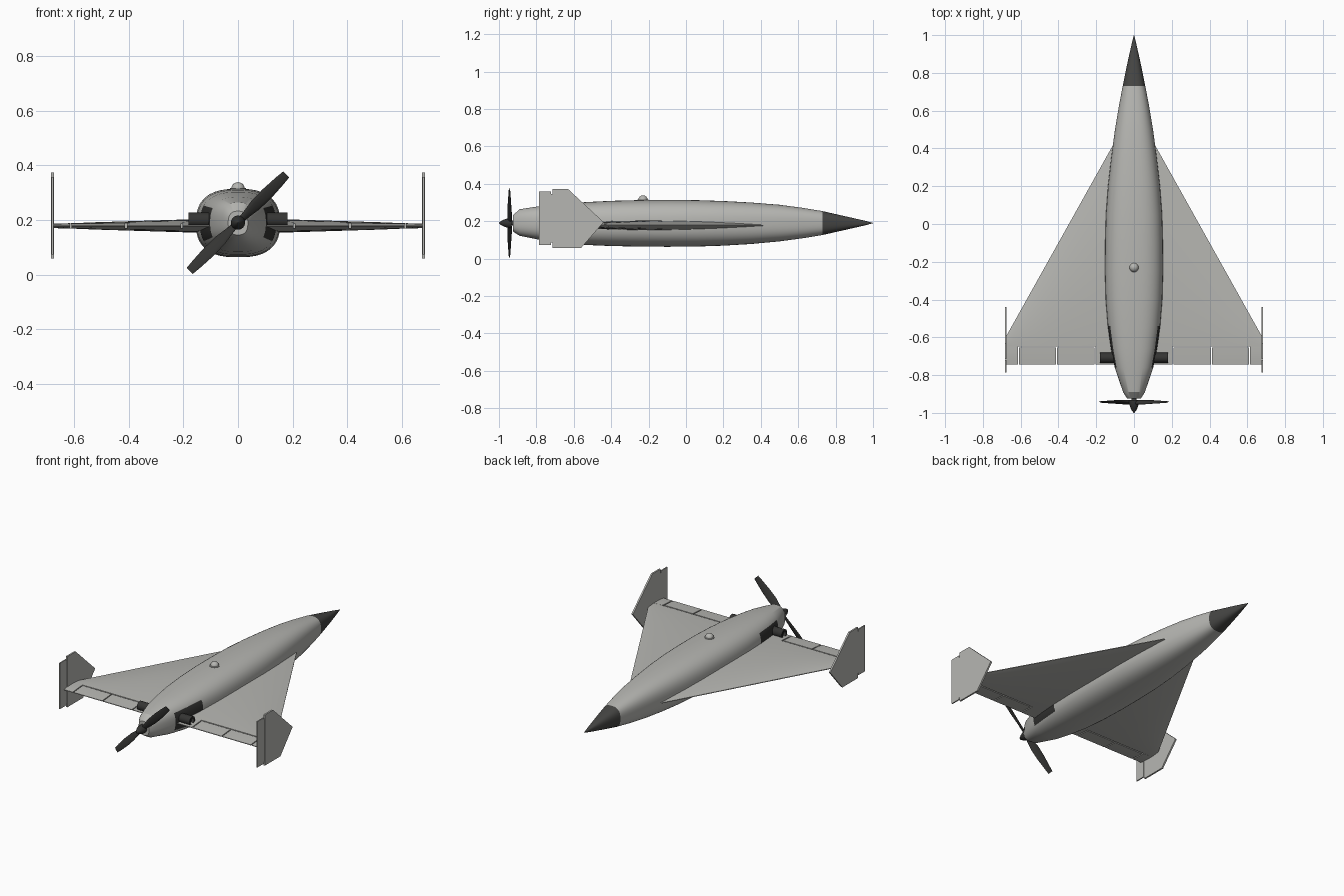
import bpy, bmesh, math
from mathutils import Matrix

if "Cube" in bpy.data.objects:
    bpy.data.objects.remove(bpy.data.objects["Cube"])


def material(name, v):
    m = bpy.data.materials.new(name)
    m.diffuse_color = (v, v, v * 0.95, 1)
    m.use_nodes = True
    m.node_tree.nodes["Principled BSDF"].inputs["Base Color"].default_value = m.diffuse_color
    return m


GREY = material("light grey", 0.47)
DARK = material("dark grey", 0.06)
BLACK = material("near black", 0.035)


def make(name, verts, faces, mats, angle=30, mirror=False):
    me = bpy.data.meshes.new(name)
    me.from_pydata(verts, [], faces)
    bm = bmesh.new()
    bm.from_mesh(me)
    bmesh.ops.remove_doubles(bm, verts=bm.verts, dist=1e-5)
    bmesh.ops.recalc_face_normals(bm, faces=bm.faces)
    bm.to_mesh(me)
    bm.free()
    ob = bpy.data.objects.new(name, me)
    bpy.context.collection.objects.link(ob)
    for m in mats:
        me.materials.append(m)
    if mirror:
        mod = ob.modifiers.new("mirror", "MIRROR")
        mod.use_mirror_merge = False
    bpy.ops.object.select_all(action='DESELECT')
    bpy.context.view_layer.objects.active = ob
    ob.select_set(True)
    bpy.ops.object.shade_smooth_by_angle(angle=math.radians(angle))
    return ob


def loft(name, rings, mats, **kw):
    """Skin closed rings of equal length and cap both ends."""
    n = len(rings[0])
    verts = [p for r in rings for p in r]
    faces = [tuple(range(n)), tuple(range((len(rings) - 1) * n, len(rings) * n))]
    for i in range(len(rings) - 1):
        for j in range(n):
            k = (j + 1) % n
            faces.append((i * n + j, i * n + k, (i + 1) * n + k, (i + 1) * n + j))
    return make(name, verts, faces, mats, **kw)


def body_ring(y, w, lo, hi, n=44, power=2.6):
    """Rounded-square body section."""
    ring = []
    for i in range(n):
        a = math.tau * (i + 0.5) / n
        c, s = math.cos(a), math.sin(a)
        ring.append((w * math.copysign(abs(c) ** (2 / power), c), y,
                     (lo + hi) / 2 + (hi - lo) / 2 * math.copysign(abs(s) ** (2 / power), s)))
    return ring


# Fuselage: y, half width, bottom, top
body = [(-0.925, 0.036, 0.145, 0.232), (-0.89, 0.058, 0.122, 0.264), (-0.76, 0.102, 0.096, 0.284),
        (-0.66, 0.122, 0.083, 0.293), (-0.54, 0.139, 0.073, 0.302), (-0.4, 0.150, 0.067, 0.309),
        (-0.25, 0.154, 0.064, 0.313), (-0.1, 0.153, 0.063, 0.314), (0.05, 0.149, 0.064, 0.313),
        (0.2, 0.138, 0.069, 0.308), (0.35, 0.121, 0.078, 0.300), (0.5, 0.101, 0.092, 0.288),
        (0.62, 0.081, 0.108, 0.272), (0.73, 0.060, 0.126, 0.254)]
fuselage = loft("fuselage", [body_ring(*r) for r in body], [GREY, BLACK])
for p in fuselage.data.polygons:       # engine cooling panels on both sides
    c = p.center
    if -0.76 < c.y < -0.54 and abs(c.z - 0.19) < 0.06 and abs(c.x) > 0.08:
        p.material_index = 1

# Nose cone
nose = [(0.73, 0.060, 0.126, 0.254), (0.80, 0.046, 0.142, 0.238), (0.88, 0.029, 0.160, 0.220),
        (0.95, 0.013, 0.176, 0.204), (1.0, 0.001, 0.189, 0.191)]
loft("nose_cone", [body_ring(*r) for r in nose], [DARK])

# Delta wing
TRAIL, HINGE, WING_Z = -0.745, -0.648, 0.178


def lead(x):
    return 0.42 - (x - 0.11) * 1.02 / 0.57


def wing_ring(x, front, back, n=14):
    """Slice of the wing section between two y positions."""
    y0 = lead(x)
    thick = 0.052 + (0.013 - 0.052) * (x - 0.05) / 0.63
    top, low = [], []
    for i in range(n + 1):
        y = front + (back - front) * i / n
        f = (y0 - y) / (y0 - TRAIL)
        h = 0.002 + thick / 2 * 4 * f * (1 - f)
        top.append((x, y, WING_Z + h))
        low.append((x, y, WING_Z - h))
    return top + low[::-1]


loft("wing", [wing_ring(x, lead(x), HINGE) for x in (0.05, 0.2, 0.36, 0.52, 0.678)],
     [GREY], mirror=True)
GAP = 0.007
panels = [("wing_root_trailing_panel", 0.05, 0.203, 0), ("inner_elevon", 0.209, 0.407, GAP),
          ("outer_elevon", 0.413, 0.609, GAP), ("wing_tip_trailing_panel", 0.615, 0.678, 0)]
for name, a, b, gap in panels:
    loft(name, [wing_ring(x, HINGE - gap, TRAIL, 3) for x in (a, b)], [GREY], mirror=True)


# Wing tip fins and rudders
def plate(name, outline, x, thick, mat):
    loft(name, [[(x + s * thick / 2, y, z) for y, z in outline] for s in (-1, 1)],
         [mat], mirror=True)


plate("tip_fin", [(-0.714, 0.058), (-0.56, 0.058), (-0.44, 0.195), (-0.632, 0.373),
                  (-0.714, 0.373)], 0.679, 0.010, GREY)
plate("rudder", [(-0.785, 0.073), (-0.721, 0.073), (-0.721, 0.358), (-0.785, 0.358)],
      0.679, 0.007, GREY)
plate("rudder_hinge", [(-0.725, 0.085), (-0.710, 0.085), (-0.710, 0.345), (-0.725, 0.345)],
      0.679, 0.004, GREY)


def circle(r, at, axis, n=24, cz=0.19, cy=0.0):
    """Ring of radius r, at a distance along the chosen axis."""
    pts = []
    for i in range(n):
        c, s = r * math.cos(math.tau * i / n), r * math.sin(math.tau * i / n)
        pts.append({'X': (at, cy + c, cz + s), 'Y': (c, at, cz + s), 'Z': (c, cy + s, at)}[axis])
    return pts


# Engine cylinders sticking out on each side
loft("engine_cylinder", [circle(r, x, 'X', cz=0.2, cy=-0.708) for r, x in
                         ((0.027, 0.07), (0.027, 0.181), (0.018, 0.181), (0.018, 0.165))],
     [BLACK], mirror=True)

# Antenna dome on the back
loft("antenna_dome", [circle(r, z, 'Z', cy=-0.23) for r, z in
                      ((0.029, 0.305), (0.029, 0.316), (0.024, 0.317), (0.023, 0.323),
                       (0.018, 0.331), (0.010, 0.336), (0.001, 0.338))], [GREY], angle=40)

# Propeller shaft and spinner
loft("propeller_shaft", [circle(0.014, y, 'Y') for y in (-0.91, -0.945)], [DARK])
loft("spinner", [circle(r, y, 'Y') for r, y in
                 ((0.026, -0.932), (0.026, -0.952), (0.019, -0.972), (0.010, -0.99),
                  (0.001, -1.0))], [BLACK])

# Two twisted propeller blades: distance, half chord, half thickness, pitch
stations = [(0.0, 0.012, 0.008, 45), (0.04, 0.017, 0.007, 38), (0.09, 0.024, 0.005, 28),
            (0.15, 0.024, 0.004, 20), (0.21, 0.020, 0.003, 15), (0.25, 0.016, 0.002, 12)]
for k, name in enumerate(("upper_blade", "lower_blade")):
    spin = Matrix.Translation((0, -0.943, 0.19)) @ Matrix.Rotation(
        math.radians(45 + 180 * k), 4, 'Y')
    rings = []
    for d, chord, thick, pitch in stations:
        twist = Matrix.Rotation(math.radians(pitch), 4, 'Z')
        ring = []
        for i in range(12):
            a = math.tau * i / 12
            p = twist @ Matrix.Translation((chord * math.cos(a), thick * math.sin(a), d))
            ring.append(tuple((spin @ p).translation))
        rings.append(ring)
    loft(name, rings, [BLACK], angle=40)
